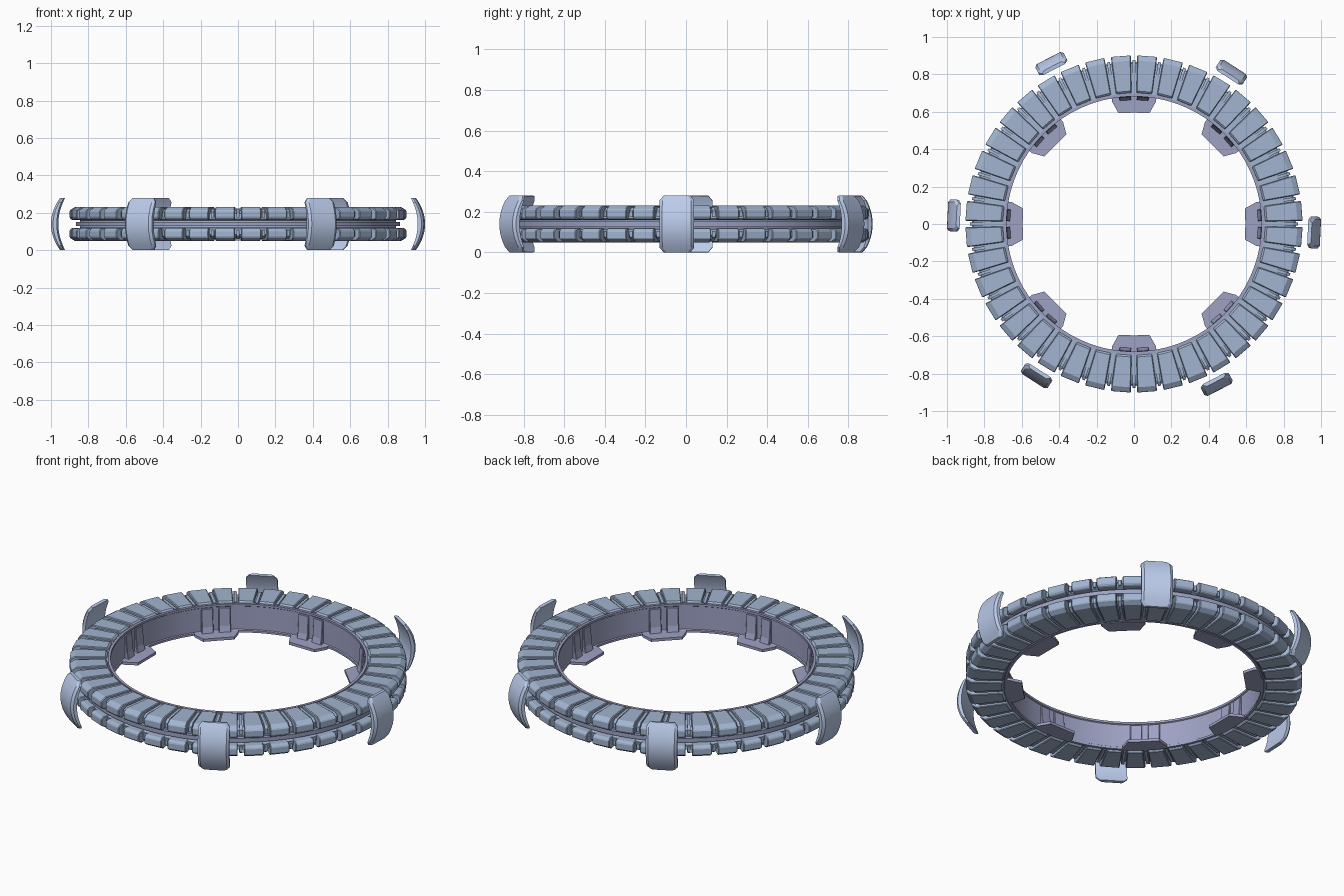
import bpy, bmesh
from math import sin, cos, pi, radians, tan

if "Cube" in bpy.data.objects:
    bpy.data.objects.remove(bpy.data.objects["Cube"])

MID = 0.14  # mid-height of the whole ring


def material(name, rgb):
    m = bpy.data.materials.new(name)
    m.diffuse_color = (*rgb, 1)
    m.use_nodes = True
    m.node_tree.nodes["Principled BSDF"].inputs["Base Color"].default_value = m.diffuse_color
    return m


STEEL = material("steel_blue", (0.36, 0.46, 0.64))
LIGHT = material("light_blue", (0.50, 0.60, 0.83))
VIOLET = material("violet", (0.34, 0.36, 0.55))


def finish(bm, name, mat, bevel=0.0, smooth=False, segments=1):
    bmesh.ops.recalc_face_normals(bm, faces=bm.faces)
    me = bpy.data.meshes.new(name)
    bm.to_mesh(me)
    bm.free()
    ob = bpy.data.objects.new(name, me)
    bpy.context.collection.objects.link(ob)
    me.materials.append(mat)
    if bevel:
        b = ob.modifiers.new("bevel", "BEVEL")
        b.width, b.segments, b.limit_method = bevel, segments, "ANGLE"
        b.angle_limit = radians(40)
    if smooth:
        bpy.ops.object.select_all(action="DESELECT")
        ob.select_set(True)
        bpy.context.view_layer.objects.active = ob
        bpy.ops.object.shade_smooth_by_angle(angle=radians(30))
    return ob


def revolve(name, profile, mat, n=120):
    """Closed (radius, z) profile swept around the z axis."""
    bm = bmesh.new()
    rings = [[bm.verts.new((r * cos(2 * pi * i / n), r * sin(2 * pi * i / n), z))
              for r, z in profile] for i in range(n)]
    k = len(profile)
    for i in range(n):
        a, b = rings[i], rings[(i + 1) % n]
        for j in range(k):
            bm.faces.new((a[j], b[j], b[(j + 1) % k], a[(j + 1) % k]))
    return finish(bm, name, mat, smooth=True)


def wedge(bm, profile, angle, width):
    """(radius, z) profile extruded sideways; width(r) gives the half-width."""
    c, s = cos(angle), sin(angle)
    sides = [[bm.verts.new((r * c - t * width(r) * s, r * s + t * width(r) * c, z))
              for r, z in profile] for t in (-1, 1)]
    a, b = sides
    bm.faces.new(a)
    bm.faces.new(b[::-1])
    k = len(profile)
    for j in range(k):
        bm.faces.new((a[j], a[(j + 1) % k], b[(j + 1) % k], b[j]))


def mirrored(profile):
    return [(r, 2 * MID - z) for r, z in profile]


# Core ring with a groove round the outside
upper = [(0.69, 0.218), (0.83, 0.212), (0.862, 0.195), (0.862, 0.168), (0.845, 0.16)]
revolve("core_ring", upper + mirrored(upper)[::-1], STEEL)
revolve("groove_band", [(0.84, 0.128), (0.866, 0.128), (0.866, 0.152), (0.84, 0.152)], VIOLET)

# Inner liner with a raised lip at both edges
lip = [(0.697, 0.224), (0.682, 0.224), (0.682, 0.212), (0.688, 0.208)]
revolve("inner_liner", lip + mirrored(lip)[::-1], VIOLET)

# Outer blocks in two rows, with narrow sunken fins in the gaps
N = 40
block = [(0.70, 0.222), (0.71, 0.23), (0.872, 0.23), (0.90, 0.212),
         (0.90, 0.175), (0.888, 0.162), (0.80, 0.162), (0.70, 0.162)]
fin = [(0.71, 0.221), (0.85, 0.221), (0.876, 0.205), (0.876, 0.175), (0.80, 0.17), (0.71, 0.17)]
for label, flip in (("upper", lambda p: p), ("lower", mirrored)):
    bm = bmesh.new()
    for i in range(N):
        wedge(bm, flip(block), (i + 0.5) * 2 * pi / N, lambda r: r * tan(radians(3.4)))
    finish(bm, label + "_blocks", STEEL, bevel=0.004)
    bm = bmesh.new()
    for i in range(N):
        wedge(bm, flip(fin), i * 2 * pi / N, lambda r: 0.008)
    finish(bm, label + "_fins", STEEL)

# Eight flat trapezoid plates at the bottom of the inner wall
bm = bmesh.new()
for i in range(8):
    a = i * pi / 4
    outline = [(0.69, -10), (0.665, -10.2), (0.60, -8), (0.595, 0), (0.60, 8),
               (0.665, 10.2), (0.69, 10), (0.69, 0)]
    lo, hi = [[bm.verts.new((r * cos(a + radians(d)), r * sin(a + radians(d)), z))
               for r, d in outline] for z in (0.052, 0.068)]
    bm.faces.new(lo)
    bm.faces.new(hi[::-1])
    for j in range(8):
        bm.faces.new((lo[j], lo[(j + 1) % 8], hi[(j + 1) % 8], hi[j]))
finish(bm, "inner_plates", VIOLET)

# Pairs of upright panels on the wall above each plate
bm = bmesh.new()
panel = [(0.66, 0.06), (0.695, 0.06), (0.695, 0.205), (0.68, 0.205), (0.672, 0.10)]
for i in range(8):
    for d in (-4, 4):
        wedge(bm, panel, i * pi / 4 + radians(d), lambda r: 0.032)
finish(bm, "wall_panels", VIOLET, bevel=0.003)

# Six bowed clamps standing outside the ring
STEPS = 12
outer, inner = [], []
for i in range(STEPS + 1):
    t = -1 + 2 * i / STEPS
    bow = 0.048 * t * t
    outer.append((0.998 - bow, MID + 0.14 * t))
    inner.append((0.966 - bow * 0.75, MID + 0.138 * t))
for i in range(6):
    bm = bmesh.new()
    a = radians(60 * i - 2.7)
    c, s = cos(a), sin(a)
    rows = []
    for (ro, zo), (ri, zi), k in zip(outer, inner, range(STEPS + 1)):
        w = 0.066 if k in (0, STEPS) else 0.085  # clipped corners
        section = [(ri, -w, zi), (ro - 0.012, -w, zo), (ro, -w + 0.014, zo),
                   (ro, w - 0.014, zo), (ro - 0.012, w, zo), (ri, w, zi)]
        rows.append([bm.verts.new((r * c - y * s, r * s + y * c, z)) for r, y, z in section])
    for p, q in zip(rows, rows[1:]):
        for j in range(6):
            bm.faces.new((p[j], p[(j + 1) % 6], q[(j + 1) % 6], q[j]))
    bm.faces.new(rows[0])
    bm.faces.new(rows[-1][::-1])
    finish(bm, f"clamp_{i + 1}", LIGHT, smooth=True)
